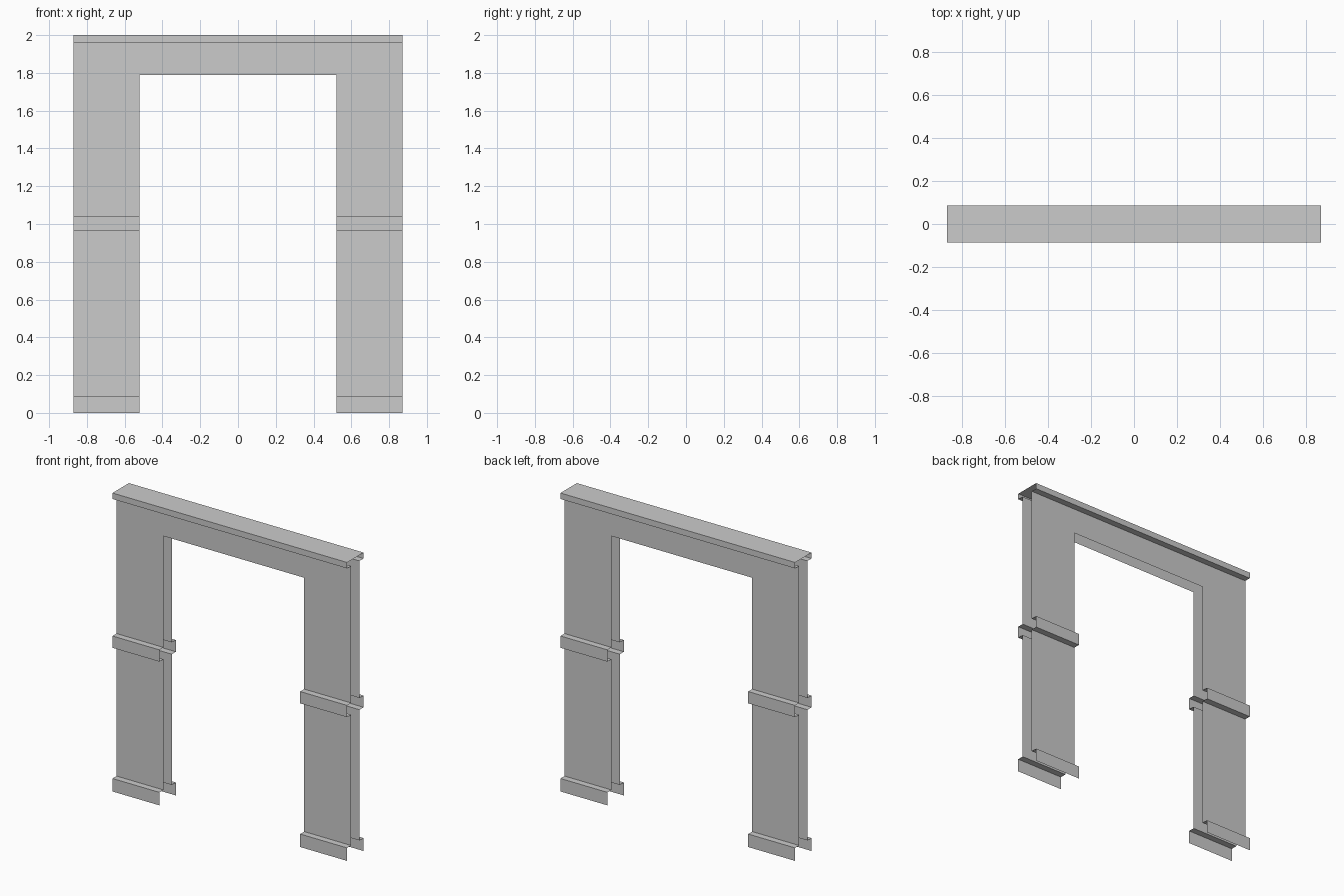
import bpy
import bmesh

if "Cube" in bpy.data.objects:
    bpy.data.objects.remove(bpy.data.objects["Cube"])

OUT_X, IN_X = 0.87, 0.522       # outer edge and doorway edge
TRIM_Y, WALL_Y = -0.087, -0.044  # front of trim and front of wall
LINTEL_Z = 1.788


def sheet(name, profile, x0, x1, mirror_x):
    """Sweep an open (y, z) profile along x, mirrored front to back."""
    bm = bmesh.new()
    verts = [bm.verts.new((x0, y, z)) for y, z in profile]
    edges = [bm.edges.new(pair) for pair in zip(verts, verts[1:])]
    swept = bmesh.ops.extrude_edge_only(bm, edges=edges)["geom"]
    moved = [g for g in swept if isinstance(g, bmesh.types.BMVert)]
    bmesh.ops.translate(bm, verts=moved, vec=(x1 - x0, 0, 0))
    bm.normal_update()
    # Front sheets face outwards (-y, or up for the capping)
    if sum(f.normal.y * f.calc_area() for f in bm.faces) > 0:
        bmesh.ops.reverse_faces(bm, faces=bm.faces[:])
    mesh = bpy.data.meshes.new(name)
    bm.to_mesh(mesh)
    bm.free()
    obj = bpy.data.objects.new(name, mesh)
    bpy.context.collection.objects.link(obj)
    mod = obj.modifiers.new("mirror", 'MIRROR')
    mod.use_axis = (mirror_x, True, False)
    mod.use_clip = True
    return obj


# Door posts: skirting, lower wall, rail and upper wall
sheet("door_posts", [
    (TRIM_Y, 0), (TRIM_Y, 0.087), (WALL_Y, 0.087),
    (WALL_Y, 0.963), (TRIM_Y, 0.963), (TRIM_Y, 1.042), (WALL_Y, 1.042),
    (WALL_Y, LINTEL_Z)], IN_X, OUT_X, True)

# Lintel wall with the projecting cap and flat top
sheet("lintel_and_cap", [
    (WALL_Y, LINTEL_Z), (WALL_Y, 1.96), (TRIM_Y, 1.96),
    (TRIM_Y, 2.0), (0, 2.0)], -OUT_X, OUT_X, False)
